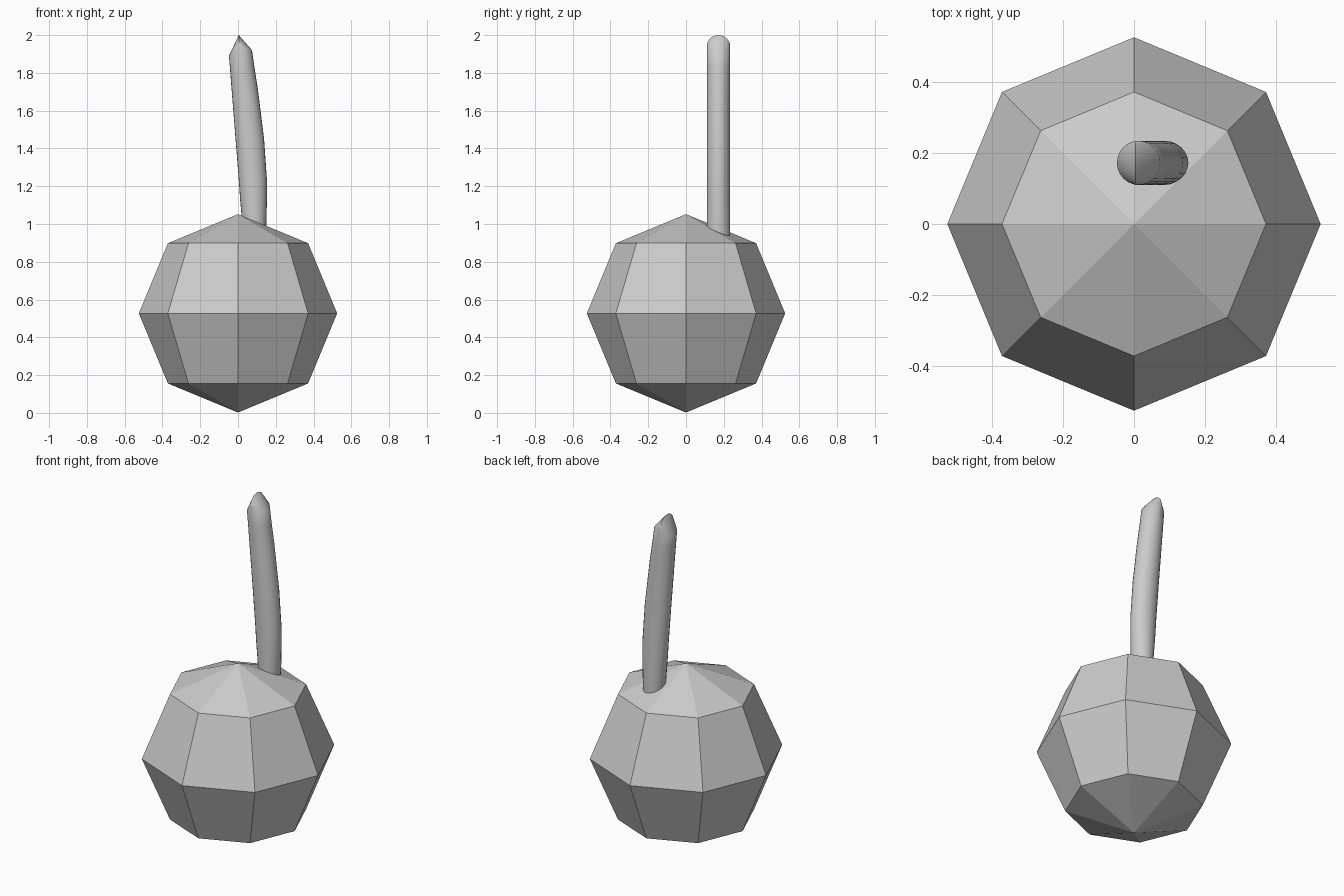
import bpy, bmesh
from math import sin, cos, pi, radians

if "Cube" in bpy.data.objects:
    bpy.data.objects.remove(bpy.data.objects["Cube"])

# Low-poly round body
bpy.ops.mesh.primitive_uv_sphere_add(segments=8, ring_count=4, radius=0.525,
                                     location=(0, 0, 0.527))
bpy.context.object.name = "body"

# Leaning stem: oval sections as (left x, right x, height)
SIDES, Y, R = 24, 0.172, 0.062
sections = [(0.035, 0.143, 0.88), (0.023, 0.150, 1.0), (0.012, 0.153, 1.12),
            (0.004, 0.153, 1.235), (-0.013, 0.138, 1.45),
            (-0.034, 0.105, 1.715), (-0.043, 0.087, 1.83)]
angles = [2 * pi * i / SIDES for i in range(SIDES)]
bm = bmesh.new()


def ring(points):
    return [bm.verts.new(p) for p in points]


rings = []
for left, right, z in sections:
    mid, half = (left + right) / 2, (right - left) / 2
    rings.append(ring((mid + half * cos(a), Y + R * sin(a), z) for a in angles))

# Pinched tip: shoulder ring folding up to a rounded ridge
rings.append(ring((0.013 + 0.061 * cos(a), Y + R * sin(a),
                   1.94 + abs(cos(a)) * (-0.02 if cos(a) > 0 else -0.05))
                  for a in angles))
rings.append(ring((0.004, Y + R * sin(a), 1.94 + 0.06 * abs(cos(a)))
                  for a in angles))

for low, high in zip(rings, rings[1:]):
    for i in range(SIDES):
        j = (i + 1) % SIDES
        bm.faces.new((low[i], low[j], high[j], high[i]))
bm.faces.new(rings[0][::-1])
bmesh.ops.remove_doubles(bm, verts=bm.verts, dist=0.0005)
bmesh.ops.recalc_face_normals(bm, faces=bm.faces)

mesh = bpy.data.meshes.new("stem")
bm.to_mesh(mesh)
bm.free()
stem = bpy.data.objects.new("stem", mesh)
bpy.context.collection.objects.link(stem)
bpy.ops.object.select_all(action='DESELECT')
stem.select_set(True)
bpy.context.view_layer.objects.active = stem
bpy.ops.object.shade_smooth_by_angle(angle=radians(50))
